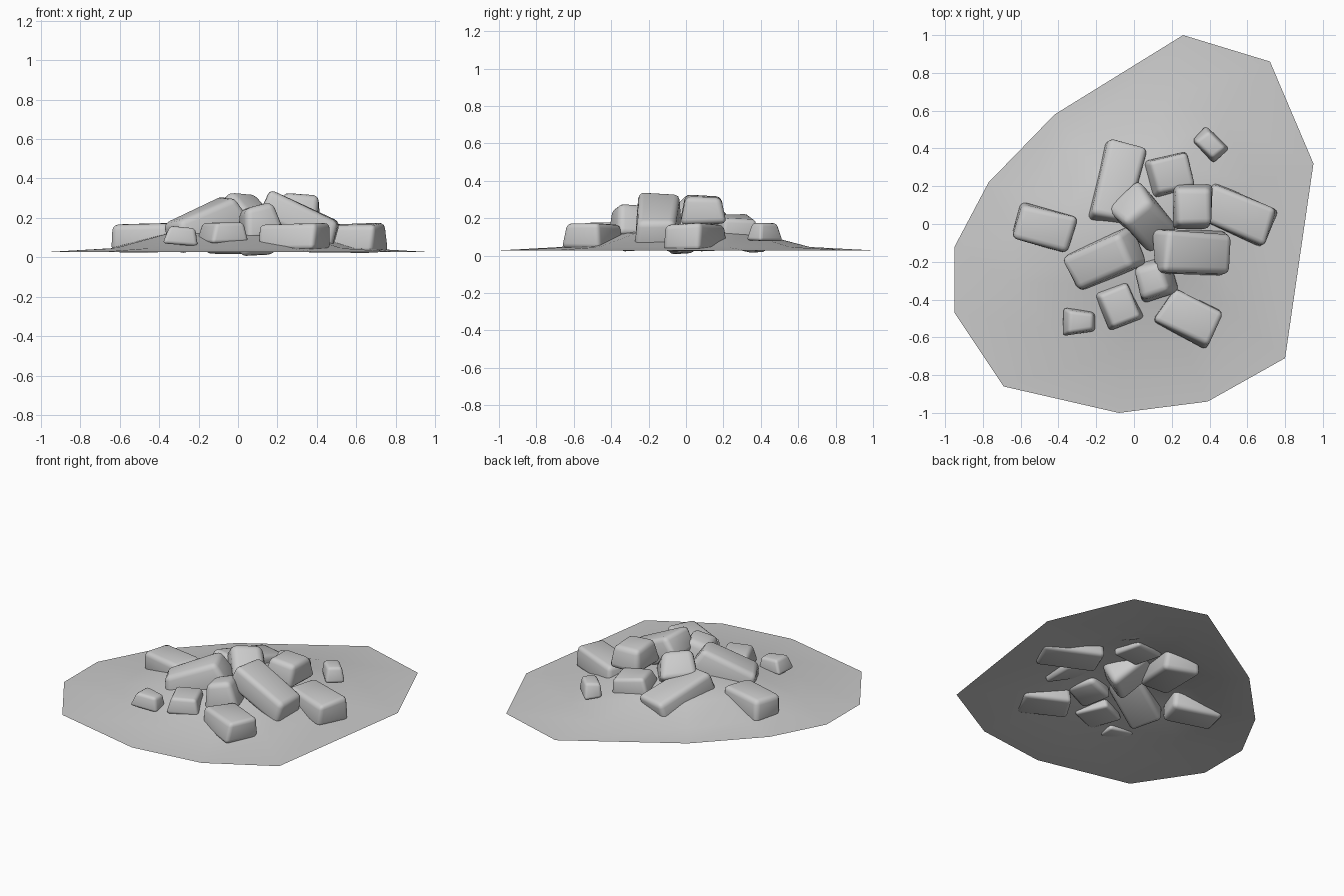
import bpy, bmesh, math, random
from mathutils import Matrix, Vector

random.seed(7)

if "Cube" in bpy.data.objects:
    bpy.data.objects.remove(bpy.data.objects["Cube"])

# One stone grey for everything
grey = bpy.data.materials.new("stone_grey")
grey.use_nodes = True
colour = (0.6, 0.6, 0.6, 1)
grey.diffuse_color = colour
grey.node_tree.nodes["Principled BSDF"].inputs["Base Color"].default_value = colour


def add_object(name, bm):
    mesh = bpy.data.meshes.new(name)
    bm.to_mesh(mesh)
    bm.free()
    mesh.materials.append(grey)
    for poly in mesh.polygons:
        poly.use_smooth = True
    obj = bpy.data.objects.new(name, mesh)
    bpy.context.collection.objects.link(obj)


def rock(name, centre, size, turn, tilt=0, taper=0.85, skew=0.0):
    """Chipped block: tapered top, rounded edges, leaning by tilt then turned."""
    bm = bmesh.new()
    bmesh.ops.create_cube(bm, size=1)
    for v in bm.verts:
        if v.co.z > 0:
            v.co.x *= taper
            v.co.y *= taper
        v.co.y *= 1 + skew * v.co.x
        v.co += Vector([random.uniform(-0.06, 0.06) for _ in range(3)])
        v.co = Vector([a * b for a, b in zip(v.co, size)])
    bmesh.ops.bevel(bm, geom=bm.edges[:], offset=0.2 * min(size), segments=3,
                    profile=0.5, affect="EDGES", clamp_overlap=True)
    bm.transform(Matrix.Translation(centre)
                 @ Matrix.Rotation(math.radians(turn), 4, "Z")
                 @ Matrix.Rotation(math.radians(tilt), 4, "Y"))
    add_object(name, bm)


# Low earth mound: irregular rim with inner rings rising to the middle
rim = [(0.26, 1.0), (0.72, 0.86), (0.95, 0.32), (0.80, -0.71), (0.39, -0.94), (-0.08, -1.0),
       (-0.69, -0.86), (-0.95, -0.47), (-0.95, -0.12), (-0.77, 0.22), (-0.42, 0.58)]
bm = bmesh.new()
rings = []
for reach, height in ((1, 0.028), (0.68, 0.046), (0.4, 0.12), (0.18, 0.155)):
    ring = []
    for x, y in rim:
        # inner rings become rounder than the rim
        p = Vector((x, y)).lerp(Vector((x, y)).normalized() * 0.95, 1 - reach) * reach
        ring.append(bm.verts.new((p.x, p.y, height)))
    rings.append(ring)
n = len(rim)
# the rim runs clockwise, so this winding faces up
for outer, inner in zip(rings, rings[1:]):
    for i in range(n):
        j = (i + 1) % n
        bm.faces.new((outer[j], outer[i], inner[i], inner[j]))
top = bm.verts.new((0, 0, 0.165))
for i in range(n):
    bm.faces.new((rings[-1][(i + 1) % n], rings[-1][i], top))
add_object("ground_mound", bm)

# Large slabs leaning on the pile
rock("centre_rock", (0.06, 0.02, 0.172), (0.33, 0.23, 0.19), -50, 40)
rock("leaning_slab_left", (-0.17, -0.19, 0.17), (0.40, 0.22, 0.16), 22, -22)
rock("leaning_slab_right", (0.31, -0.15, 0.19), (0.40, 0.23, 0.15), -2, 25, 0.92)
rock("back_slab", (-0.09, 0.22, 0.125), (0.42, 0.22, 0.15), 76, 12, 0.92)

# Blocks lying around the pile
rock("left_block", (-0.47, -0.02, 0.095), (0.31, 0.21, 0.15), -16, 0, 0.9)
rock("right_block", (0.56, 0.05, 0.1), (0.39, 0.22, 0.14), -25, 0, 0.9)
rock("front_block", (0.29, -0.49, 0.105), (0.32, 0.22, 0.13), -27, 0, 0.9)
rock("upper_block", (0.31, 0.09, 0.245), (0.21, 0.23, 0.15), 0, 3, 0.9)
rock("back_block", (0.19, 0.26, 0.155), (0.23, 0.2, 0.11), 15, 8)

# Smaller stones
rock("front_middle_stone", (0.1, -0.29, 0.175), (0.2, 0.22, 0.17), 15, -12, 0.75)
rock("front_left_stone", (-0.08, -0.43, 0.125), (0.2, 0.21, 0.1), 24)
rock("front_pebble", (-0.29, -0.52, 0.11), (0.18, 0.13, 0.09), 0, 6, 0.7, -0.5)
rock("back_pebble", (0.405, 0.415, 0.125), (0.18, 0.12, 0.09), -47, 0, 0.7)
